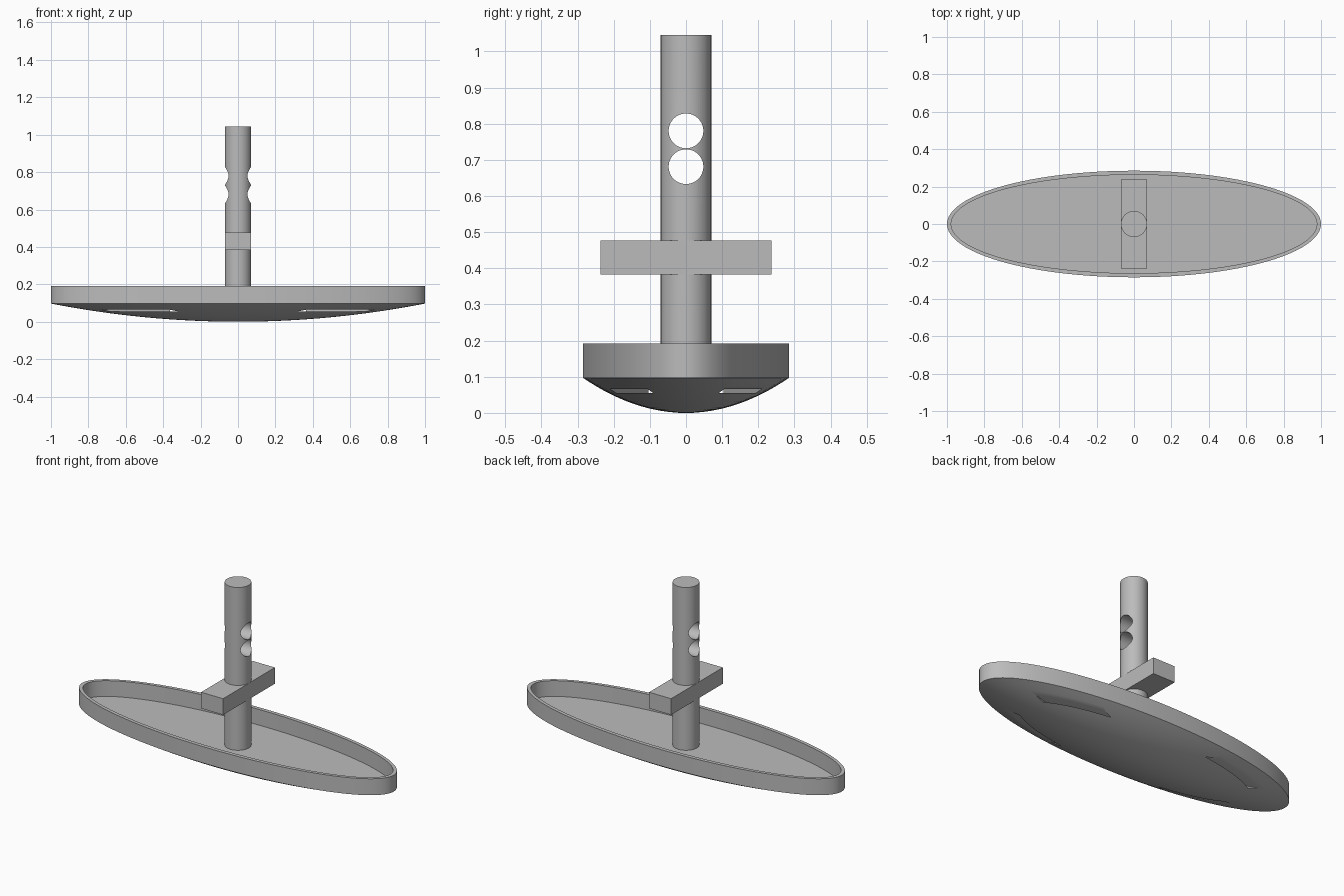
import bpy, bmesh, math

cube = bpy.data.objects.get("Cube")
if cube:
    bpy.data.objects.remove(cube)

grey = bpy.data.materials.new("plain grey")
grey.use_nodes = True
colour = (0.5, 0.5, 0.5, 1)
grey.diffuse_color = colour
grey.node_tree.nodes["Principled BSDF"].inputs["Base Color"].default_value = colour


def finish(obj, name):
    obj.name = name
    obj.data.materials.clear()
    obj.data.materials.append(grey)
    return obj


def smooth(obj):
    bpy.ops.object.select_all(action='DESELECT')
    obj.select_set(True)
    bpy.context.view_layer.objects.active = obj
    bpy.ops.object.shade_smooth_by_angle(angle=math.radians(30))


def box(name, size, loc, turn=0):
    bpy.ops.mesh.primitive_cube_add(size=1, location=loc, rotation=(0, 0, turn))
    obj = bpy.context.object
    obj.scale = size
    return finish(obj, name)


def cylinder(name, radius, depth, loc, rot=(0, 0, 0)):
    bpy.ops.mesh.primitive_cylinder_add(vertices=64, radius=radius, depth=depth,
                                        location=loc, rotation=rot)
    return finish(bpy.context.object, name)


def cut(obj, cutters):
    for cutter in cutters:
        mod = obj.modifiers.new(cutter.name, 'BOOLEAN')
        mod.operation = 'DIFFERENCE'
        mod.solver = 'EXACT'
        mod.object = cutter
        bpy.context.view_layer.objects.active = obj
        bpy.ops.object.modifier_apply(modifier=mod.name)
    for cutter in cutters:
        bpy.data.objects.remove(cutter)


def elliptical_shell(name, rings, sides=96):
    """Loft stacked ellipses (rx, ry, z), closed at both ends."""
    bm = bmesh.new()
    loops = []
    for rx, ry, z in rings:
        angles = [math.tau * i / sides for i in range(sides)]
        loops.append([bm.verts.new((rx * math.cos(a), ry * math.sin(a), z)) for a in angles])
    for low, high in zip(loops, loops[1:]):
        for i in range(sides):
            j = (i + 1) % sides
            bm.faces.new((low[i], low[j], high[j], high[i]))
    bm.faces.new(loops[0][::-1])
    bm.faces.new(loops[-1])
    mesh = bpy.data.meshes.new(name)
    bm.to_mesh(mesh)
    bm.free()
    obj = bpy.data.objects.new(name, mesh)
    bpy.context.collection.objects.link(obj)
    return finish(obj, name)


# Shallow oval tray: domed underside, upright rim, flat floor
RY, EDGE, TOP = 0.285, 0.097, 0.192
steps = 16
rings = []
for i in range(1, steps + 1):
    t = i / steps
    rings.append((t, RY * t, EDGE * t * t))
rings[0] = (rings[0][0], rings[0][1], 0)
rings += [(1, RY, TOP), (0.978, 0.263, TOP), (0.978, 0.263, EDGE + 0.004)]
tray = elliptical_shell("oval_tray", rings)

# Two crossed thin slots open through the dome
slots = [box("slot_cutter", (2.2, 0.2, 0.011), (0, 0, 0.06), s * math.atan(RY)) for s in (-1, 1)]
cut(tray, slots)
smooth(tray)

# Upright post with two cross holes
post = cylinder("post", 0.07, 0.945, (0, 0, 0.5725))
holes = [cylinder("hole_cutter", 0.048, 0.4, (0, 0, z), (0, math.pi / 2, 0)) for z in (0.78, 0.681)]
cut(post, holes)
smooth(post)

# Crossbar through the post
box("crossbar", (0.141, 0.474, 0.094), (0, 0, 0.43))
